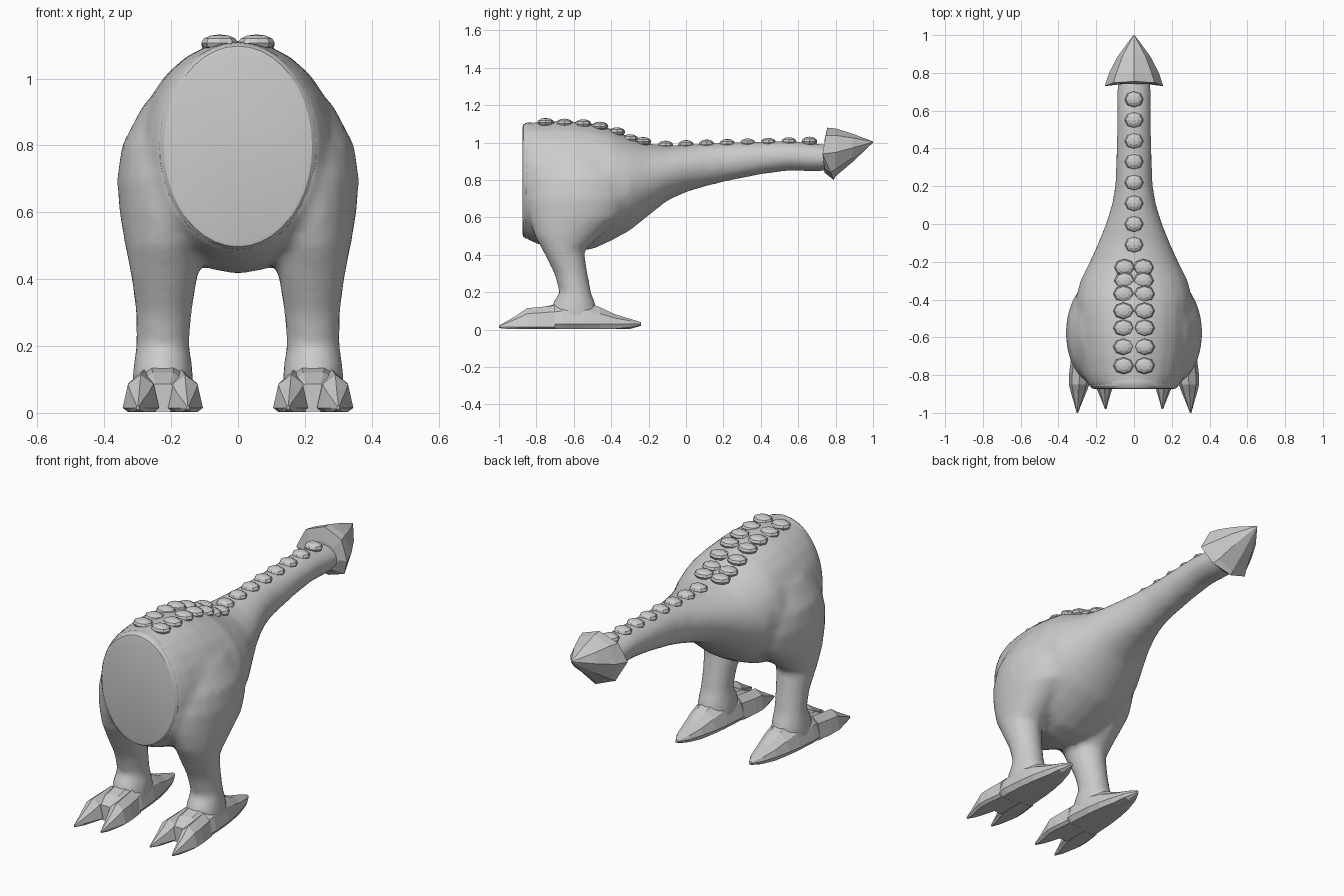
import bpy, bmesh, math
from mathutils import Vector

if "Cube" in bpy.data.objects:
    bpy.data.objects.remove(bpy.data.objects["Cube"])


def ring(c, a, b, n=24, axis='y', floor=None):
    """Elliptical ring of points across the given axis."""
    pts = []
    for i in range(n):
        t = 2 * math.pi * i / n
        u, v = a * math.cos(t), b * math.sin(t)
        p = Vector(c) + (Vector((u, 0, v)) if axis == 'y' else Vector((u, v, 0)))
        if floor is not None:
            p.z = max(p.z, floor)
        pts.append(p)
    return pts


def loft(bm, rings):
    """Skin a list of rings into a closed tube."""
    loops = [[bm.verts.new(p) for p in r] for r in rings]
    n = len(loops[0])
    for r, q in zip(loops, loops[1:]):
        for i in range(n):
            j = (i + 1) % n
            bm.faces.new((r[i], r[j], q[j], q[i]))
    bm.faces.new(loops[0])
    bm.faces.new(loops[-1])


def finish(name, bm, smooth=None):
    bmesh.ops.recalc_face_normals(bm, faces=bm.faces)
    me = bpy.data.meshes.new(name)
    bm.to_mesh(me)
    bm.free()
    ob = bpy.data.objects.new(name, me)
    bpy.context.collection.objects.link(ob)
    if smooth is not None:
        bpy.context.view_layer.objects.active = ob
        bpy.ops.object.select_all(action='DESELECT')
        ob.select_set(True)
        bpy.ops.object.shade_smooth_by_angle(angle=math.radians(smooth))
    return ob


# Torso and tail: y, bottom z, top z, half width
torso = [(-.865, .49, 1.105, .235), (-.80, .46, 1.11, .27), (-.70, .43, 1.115, .295),
         (-.60, .415, 1.115, .305), (-.50, .43, 1.10, .31), (-.40, .475, 1.075, .31),
         (-.30, .53, 1.03, .285), (-.20, .61, .995, .235), (-.10, .69, .985, .19),
         (0, .735, .99, .15), (.10, .765, .995, .118), (.20, .79, 1.0, .10),
         (.40, .83, 1.005, .093), (.55, .85, 1.01, .09), (.70, .845, .995, .09),
         (.80, .855, .985, .085)]

# Leg from hip to ankle: z, x, y, half width, half depth
leg = [(1.0, .14, -.57, .04, .09), (.92, .165, -.57, .12, .20), (.80, .19, -.57, .158, .26),
       (.70, .20, -.575, .162, .275), (.60, .21, -.59, .145, .25), (.50, .22, -.635, .118, .175),
       (.42, .22, -.655, .102, .11), (.30, .222, -.615, .084, .09), (.20, .225, -.592, .08, .085),
       (.13, .225, -.60, .09, .12), (.04, .225, -.60, .095, .13)]

bm = bmesh.new()
loft(bm, [ring((0, y, (lo + hi) / 2), w, (hi - lo) / 2) for y, lo, hi, w in torso])
for s in (-1, 1):
    loft(bm, [ring((s * x, y, z), a, b, 20, 'z') for z, x, y, a, b in leg])
body = finish("body_tail_and_legs", bm)
m = body.modifiers.new("Fuse", 'REMESH')
m.mode = 'VOXEL'
m.voxel_size = .02
m.use_smooth_shade = True
m = body.modifiers.new("Soften", 'SMOOTH')
m.factor = .5
m.iterations = 5

# Flat front plate with a rounded rim
bm = bmesh.new()
loft(bm, [ring((0, y, .797), a, b, 40) for y, a, b in
          [(-.80, .235, .305), (-.835, .24, .312), (-.858, .234, .308),
           (-.87, .222, .30), (-.873, .21, .29)]])
finish("front_plate", bm, 25)

# Faceted spike at the tail end
bm = bmesh.new()
base = ring((0, .73, .94), .155, .14, 8)
for p in base:
    k = (p.z - .94) / .14
    p.y += .025 * k if k > 0 else -.06 * k
collar = ring((0, .74, .925), .095, .085, 8)
loft(bm, [collar, base, ring((0, .80, .948), .132, .128, 8),
          ring((0, .89, .972), .085, .076, 8), ring((0, 1.0, 1.003), .003, .003, 8)])
finish("tail_spike", bm)

# Feet: flat-soled pad with heel toe, and two front claws
pad = [(-.84, .07, .09), (-.77, .10, .125), (-.66, .108, .15), (-.54, .098, .155),
       (-.46, .085, .125), (-.38, .066, .085), (-.30, .042, .06), (-.24, .008, .04)]
toe = [(-.70, .05, .13), (-.79, .056, .12), (-.85, .054, .115), (-.90, .038, .08),
       (-.95, .02, .05), (-1.0, .004, .02)]
for s, side in ((-1, "left"), (1, "right")):
    bm = bmesh.new()
    loft(bm, [ring((s * .225, y, .03), a, h - .03, 10, floor=.004) for y, a, h in pad])
    finish(side + "_foot", bm)
    for x, drift, tag in ((.168, -.018, "inner"), (.282, .018, "outer")):
        bm = bmesh.new()
        loft(bm, [ring((s * (x + drift * (-.7 - y) / .3), y + (.02 if tag == "inner" else 0), .015),
                       a, max(h - .015, .006), 8, floor=.003) for y, a, h in toe])
        finish(side + "_" + tag + "_claw", bm)

# Raised scutes: paired on the back, single down the tail
bumps = [(s * .055, y, z, .055, .045, .025) for s in (-1, 1) for y, z in
         [(-.75, 1.107), (-.65, 1.103), (-.55, 1.10), (-.46, 1.087), (-.37, 1.057)]]
bumps += [(s * .05, y, z, .055, .045, .025) for s in (-1, 1) for y, z in
          [(-.30, 1.02), (-.23, 1.005)]]
bumps += [(0, -.11 + .11 * i, .985 + .003 * i, .05, .042, .026) for i in range(8)]
bm = bmesh.new()
for x, y, z, a, b, c in bumps:
    made = bmesh.ops.create_uvsphere(bm, u_segments=8, v_segments=6, radius=1)['verts']
    for v in made:
        v.co = Vector((x + v.co.x * a, y + v.co.y * b, z + v.co.z * c))
finish("back_scutes", bm)
